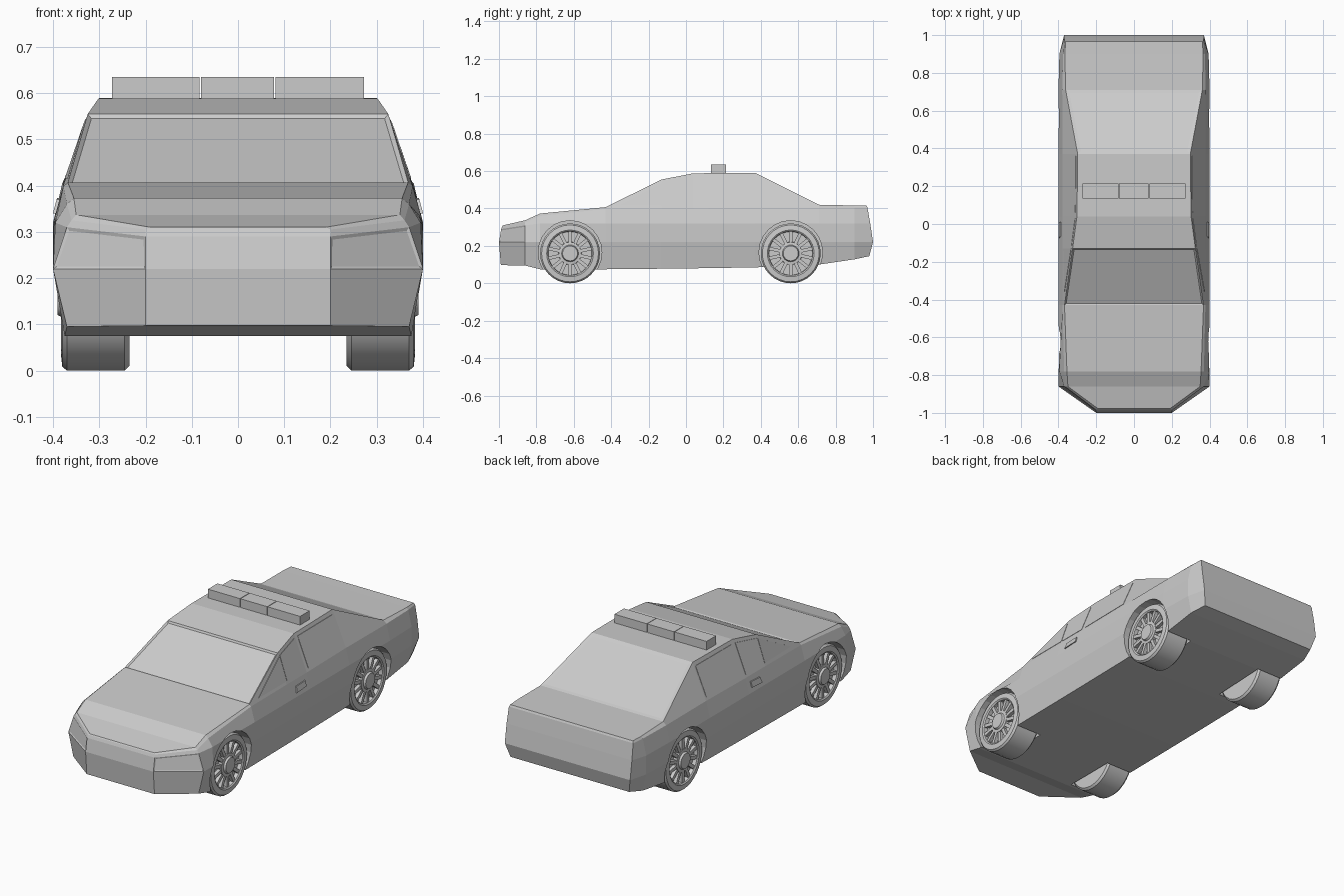
import bpy, bmesh, math
from mathutils import Vector, Matrix
from mathutils.bvhtree import BVHTree

if "Cube" in bpy.data.objects:
    bpy.data.objects.remove(bpy.data.objects["Cube"])


def make(name, bm, angle=None):
    bmesh.ops.recalc_face_normals(bm, faces=bm.faces[:])
    me = bpy.data.meshes.new(name)
    bm.to_mesh(me)
    bm.free()
    ob = bpy.data.objects.new(name, me)
    bpy.context.collection.objects.link(ob)
    bpy.ops.object.select_all(action='DESELECT')
    ob.select_set(True)
    bpy.context.view_layer.objects.active = ob
    if angle:
        bpy.ops.object.shade_smooth_by_angle(angle=math.radians(angle))
    return ob


def add_box(bm, lo, hi, rot=None):
    lo, hi = Vector(lo), Vector(hi)
    m = Matrix.Translation((lo + hi) / 2) @ Matrix.Diagonal((*(hi - lo), 1))
    bmesh.ops.create_cube(bm, size=1, matrix=(rot @ m) if rot else m)


def lathe(bm, profile, n):
    # profile of (x, radius) revolved about the x axis
    vs = [bm.verts.new((x, 0, r)) for x, r in profile]
    es = [bm.edges.new(p) for p in zip(vs, vs[1:])]
    bmesh.ops.spin(bm, geom=vs + es, cent=(0, 0, 0), axis=(1, 0, 0),
                   angle=math.tau, steps=n, use_duplicate=False)
    bmesh.ops.remove_doubles(bm, verts=bm.verts[:], dist=1e-4)


# Body stations: y, low x/z, mid x, shoulder x/z, belt x/z, top x/z
STATIONS = [
    (-1.00, .20, .097, .20, .20, .290, .20, .305, .19, .310),
    (-0.86, .37, .095, .40, .37, .310, .36, .325, .35, .337),
    (-0.78, .375, .075, .40, .395, .32, .37, .360, .355, .373),
    (-0.43, .375, .075, .40, .40, .32, .378, .398, .368, .407),
    (-0.13, .375, .078, .40, .40, .32, .378, .400, .325, .555),
    (0.04, .375, .08, .40, .40, .32, .378, .400, .302, .588),
    (0.37, .375, .085, .40, .40, .32, .378, .405, .298, .590),
    (0.71, .375, .10, .40, .40, .32, .38, .405, .362, .420),
    (0.90, .375, .128, .395, .395, .32, .375, .405, .366, .416),
    (0.985, .35, .145, .37, .37, .32, .367, .405, .362, .415),
]
LEAN_FRONT = (.01, 0, .012, .018, .022)
LEAN_REAR = (-.005, .015, .0, -.015, -.02)

bm = bmesh.new()
rings = []
for k, (y, lx, lz, mx, sx, sz, bx, bz, tx, tz) in enumerate(STATIONS):
    half = [(lx, lz), (mx, .22), (sx, sz), (bx, bz), (tx, tz)]
    lean = LEAN_FRONT if k == 0 else LEAN_REAR if k == len(STATIONS) - 1 else (0,) * 5
    right = [bm.verts.new((x, y + d, z)) for (x, z), d in zip(half, lean)]
    left = [bm.verts.new((-v.co.x, v.co.y, v.co.z)) for v in right]
    rings.append(right + left[::-1])
faces = {}
for k in range(len(rings) - 1):
    a, b = rings[k], rings[k + 1]
    for j in range(10):
        n = (j + 1) % 10
        faces[k, j] = bm.faces.new((a[j], a[n], b[n], b[j]))
for r in (rings[0], rings[-1]):
    for j in range(4):
        bm.faces.new((r[j], r[j + 1], r[8 - j], r[9 - j]))
bmesh.ops.recalc_face_normals(bm, faces=bm.faces[:])
bm.normal_update()
tree = BVHTree.FromBMesh(bm)
# Recessed windscreen, rear window and headlights
for key, t, d in (((3, 4), .012, -.007), ((6, 4), .025, -.002),
                  ((0, 1), .009, -.003), ((0, 7), .009, -.003)):
    bmesh.ops.inset_individual(bm, faces=[faces[key]], thickness=t, depth=d)
body = make("body", bm)

# Wheel arches
WHEELS = [(s, y) for s in (1, -1) for y in (-.62, .56)]
for s, y in WHEELS:
    c = bmesh.new()
    bmesh.ops.create_cone(c, cap_ends=True, segments=24, radius1=.17, radius2=.17, depth=.3,
                          matrix=Matrix.Translation((s * .373, y, .165)) @ Matrix.Rotation(math.pi / 2, 4, 'Y'))
    cutter = make("arch_cutter", c)
    cutter.hide_render = True
    bpy.context.view_layer.objects.active = body
    mod = body.modifiers.new("arch", 'BOOLEAN')
    mod.operation, mod.solver, mod.object = 'DIFFERENCE', 'EXACT', cutter
    bpy.ops.object.modifier_apply(modifier=mod.name)
    bpy.data.objects.remove(cutter)

# Wheels: tyre, spokes and hub
for s, y in WHEELS:
    w = bmesh.new()
    lathe(w, [(.235, 0), (.235, .15), (.245, .16), (.37, .16), (.38, .152),
              (.383, .125), (.378, .118), (.358, .116), (.358, 0)], 32)
    for i in range(14):
        add_box(w, (.35, -.009, .035), (.376, .009, .12),
                Matrix.Rotation(math.tau * i / 14, 4, 'X'))
    hub = bmesh.new()
    lathe(hub, [(.35, .062), (.378, .06), (.38, .045), (.39, .04), (.39, 0)], 24)
    for b, nm in ((w, "wheel"), (hub, "wheel_hub")):
        bmesh.ops.transform(b, matrix=Matrix.Translation((0, y, .16)) @ Matrix.Diagonal((s, 1, 1, 1)),
                            verts=b.verts[:])
        make(nm, b, 30)


# Thin panels laid on the body sides
def side_panel(name, outline, lift):
    b = bmesh.new()
    for s in (1, -1):
        loops = []
        for off in (lift, -.004):
            pts = []
            for y, z in outline:
                hit = tree.ray_cast(Vector((s, y, z)), Vector((-s, 0, 0)))[0]
                pts.append(b.verts.new(hit + Vector((s * off, 0, 0))))
            loops.append(pts)
        o, i = loops
        b.faces.new(o)
        b.faces.new(i[::-1])
        for k in range(len(o)):
            n = (k + 1) % len(o)
            b.faces.new((o[k], i[k], i[n], o[n]))
    make(name, b)


side_panel("front_side_window", [(-.36, .415), (-.13, .415), (-.13, .535)], .002)
side_panel("middle_side_window", [(-.12, .415), (.03, .415), (.03, .568), (-.12, .54)], .002)
side_panel("rear_side_window", [(.06, .415), (.36, .418), (.36, .57), (.06, .57)], .002)
side_panel("door_handle", [(-.075, .34), (.01, .345), (.01, .373), (-.065, .37)], .006)

# Roof light bar in three sections
bar = bmesh.new()
for x0, x1 in ((-.272, -.083), (-.08, .078), (.081, .272)):
    add_box(bar, (x0, .135, .575), (x1, .215, .635))
make("light_bar", bar)
